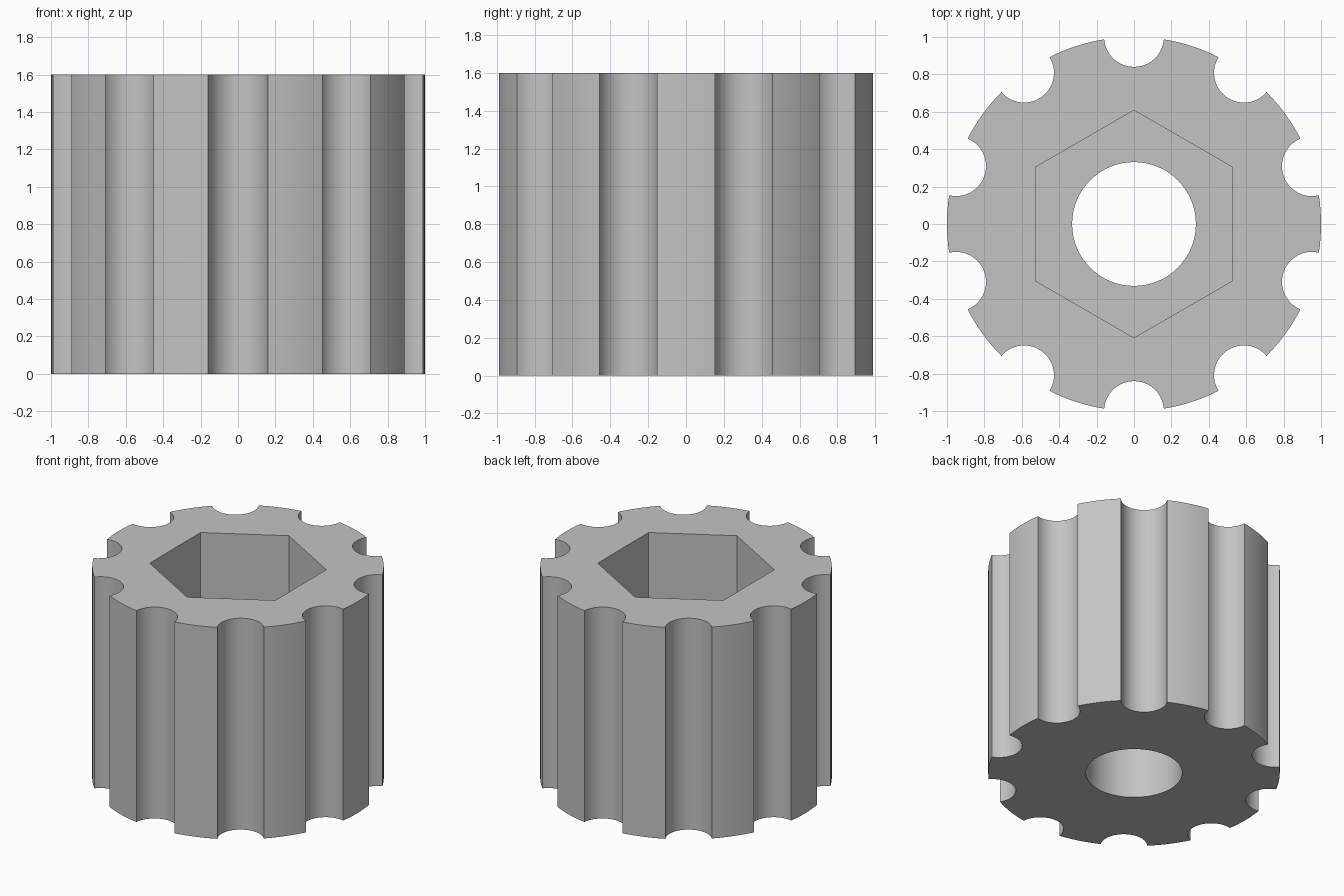
import bpy
import bmesh
from math import asin, cos, sin, pi, radians

cube = bpy.data.objects.get("Cube")
if cube:
    bpy.data.objects.remove(cube, do_unlink=True)

HEIGHT, FLOOR = 1.6, 0.8
GRIP_R, HEX_R, BORE_R = 0.16, 0.608, 0.331
FLUTES, FLUTE_SEGS, RIM_SEGS = 10, 20, 8


def ring(radius, count):
    """Regular polygon with a corner towards the back."""
    angles = [pi / 2 + 2 * pi * i / count for i in range(count)]
    return [(radius * cos(a), radius * sin(a)) for a in angles]


def fluted_outline():
    """Unit circle with round grip flutes centred on its rim."""
    step = 2 * pi / FLUTES
    half = 2 * asin(GRIP_R / 2)
    sweep = pi / 2 - half / 2
    points = []
    for k in range(FLUTES):
        mid = pi / 2 + k * step
        for i in range(FLUTE_SEGS):
            a = mid + pi + sweep - 2 * sweep * i / FLUTE_SEGS
            points.append((cos(mid) + GRIP_R * cos(a), sin(mid) + GRIP_R * sin(a)))
        for i in range(RIM_SEGS):
            a = mid + half + (step - 2 * half) * i / RIM_SEGS
            points.append((cos(a), sin(a)))
    return points


bm = bmesh.new()


def loop(points, z):
    verts = [bm.verts.new((x, y, z)) for x, y in points]
    edges = [bm.edges.new((v, verts[i - 1])) for i, v in enumerate(verts)]
    return verts, edges


def wall(points, low, high):
    """Vertical wall; returns its bottom and top edges."""
    a, lower = loop(points, low)
    b, upper = loop(points, high)
    for i in range(len(a)):
        bm.faces.new((a[i - 1], a[i], b[i], b[i - 1]))
    return lower, upper


# Fluted outside, hexagonal socket and round bore
out_low, out_high = wall(fluted_outline(), 0, HEIGHT)
hex_low, hex_high = wall(ring(HEX_R, 6), FLOOR, HEIGHT)
bore_low, bore_high = wall(ring(BORE_R, 64), 0, FLOOR)

# Flat top, socket floor and underside
for outer, inner in ((out_high, hex_high), (hex_low, bore_high), (out_low, bore_low)):
    bmesh.ops.triangle_fill(bm, edges=outer + inner, use_beauty=True)
bmesh.ops.recalc_face_normals(bm, faces=bm.faces[:])

mesh = bpy.data.meshes.new("fluted_knob")
bm.to_mesh(mesh)
bm.free()
knob = bpy.data.objects.new("fluted_knob", mesh)
bpy.context.collection.objects.link(knob)

# Plain grey finish
grey = bpy.data.materials.new("grey")
grey.use_nodes = True
colour = (0.55, 0.55, 0.55, 1)
grey.diffuse_color = colour
grey.node_tree.nodes["Principled BSDF"].inputs["Base Color"].default_value = colour
mesh.materials.append(grey)

# Smooth curves with crisp edges
bpy.ops.object.select_all(action="DESELECT")
knob.select_set(True)
bpy.context.view_layer.objects.active = knob
bpy.ops.object.shade_smooth_by_angle(angle=radians(30))
